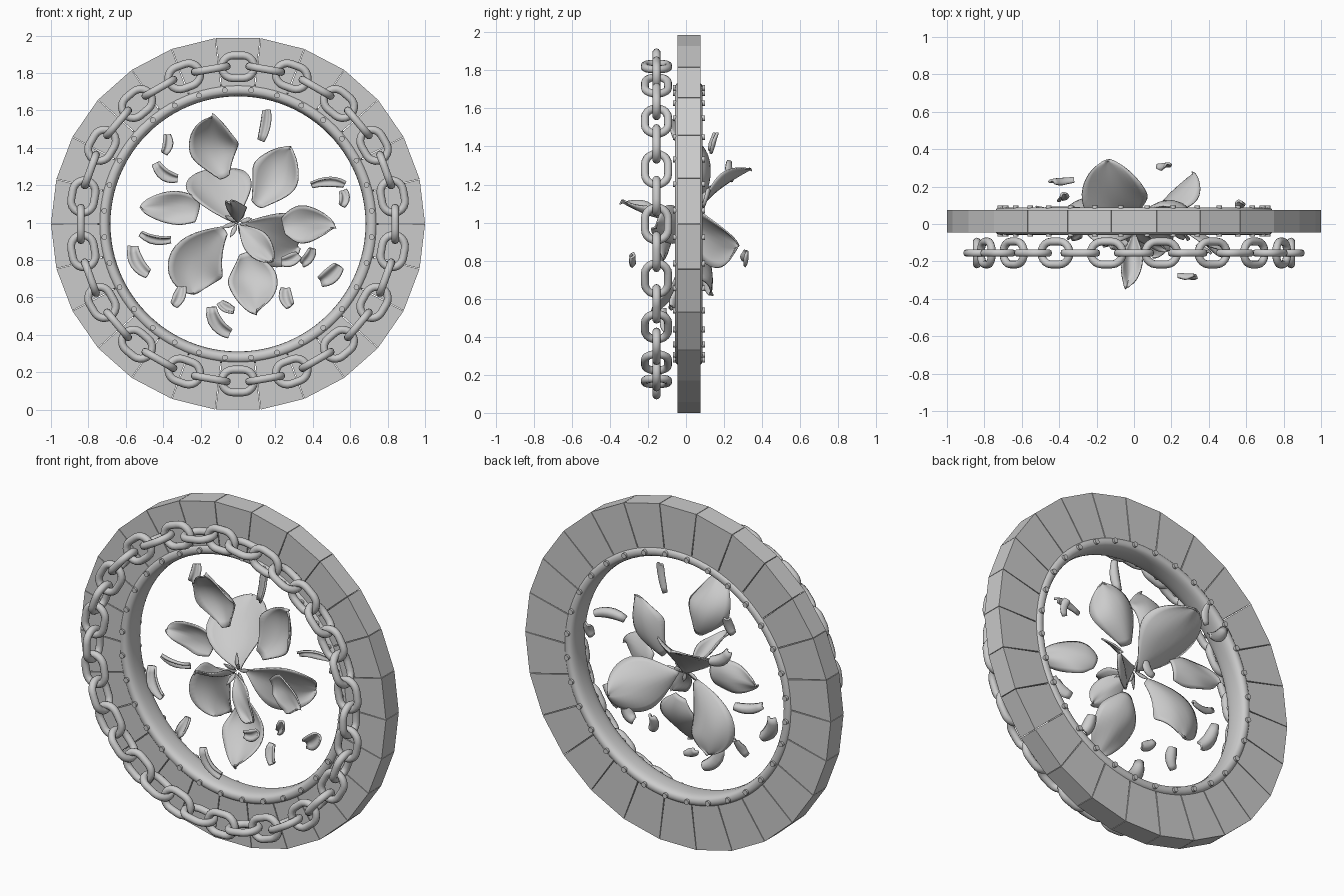
import bpy, bmesh, math, random
from mathutils import Vector, Matrix

if "Cube" in bpy.data.objects:
    bpy.data.objects.remove(bpy.data.objects["Cube"])

random.seed(4)
ZC = 0.993          # height of the wheel centre
TAU = 2 * math.pi


def make_object(name, bm, smooth=None):
    bmesh.ops.recalc_face_normals(bm, faces=bm.faces)
    me = bpy.data.meshes.new(name)
    bm.to_mesh(me)
    bm.free()
    ob = bpy.data.objects.new(name, me)
    bpy.context.collection.objects.link(ob)
    if smooth:
        bpy.ops.object.select_all(action='DESELECT')
        ob.select_set(True)
        bpy.context.view_layer.objects.active = ob
        bpy.ops.object.shade_smooth_by_angle(angle=math.radians(smooth))
    return ob


def polar(r, a, y):
    return Vector((r * math.cos(a), y, ZC + r * math.sin(a)))


def spow(c, e):
    return math.copysign(abs(c) ** e, c)


# Outer ring: 26 flat wedge blocks with narrow seams
bm = bmesh.new()
N = 26
for i in range(N):
    vs = []
    for y in (-0.045, 0.075):
        for r, k in ((0.725, 0), (1.0, 0), (1.0, 1), (0.725, 1)):
            gap = 0.0015 if r == 1.0 else 0.004
            a = (i + k) * TAU / N + (gap if k == 0 else -gap)
            vs.append(bm.verts.new(polar(r, a, y)))
    for f in ((0, 1, 2, 3), (7, 6, 5, 4), (0, 4, 5, 1), (1, 5, 6, 2), (2, 6, 7, 3), (3, 7, 4, 0)):
        bm.faces.new([vs[j] for j in f])
make_object("ring_blocks", bm)

# Inner rim: smooth rounded section turned around the centre
bm = bmesh.new()
SEG, SEC = 96, 24
rows = []
for i in range(SEG):
    a = i * TAU / SEG
    rows.append([bm.verts.new(polar(0.716 + 0.034 * spow(math.cos(b), 0.8), a,
                                    0.015 + 0.073 * spow(math.sin(b), 0.75)))
                 for b in (j * TAU / SEC for j in range(SEC))])
for i in range(SEG):
    for j in range(SEC):
        p, q = rows[i], rows[(i + 1) % SEG]
        k = (j + 1) % SEC
        bm.faces.new((p[j], q[j], q[k], p[k]))
make_object("inner_rim", bm, 70)

# Rivets: 32 pins through the rim
bm = bmesh.new()
for i in range(32):
    m = Matrix.Translation(polar(0.718, (i + 0.5) * TAU / 32, 0.016)) @ Matrix.Rotation(math.pi / 2, 4, 'X')
    bmesh.ops.create_cone(bm, cap_ends=True, segments=12, radius1=0.015, radius2=0.015, depth=0.168, matrix=m)
make_object("rim_rivets", bm, 40)

# Chain: one oval link, repeated with alternating quarter turns
cu = bpy.data.curves.new("link_path", 'CURVE')
cu.dimensions = '3D'
cu.bevel_depth = 0.021
cu.bevel_resolution = 3
sp = cu.splines.new('POLY')
pts = []
for s in (1, -1):
    for j in range(11):
        a = -math.pi / 2 + j * math.pi / 10
        pts.append((s * (0.026 + 0.061 * math.cos(a)), s * 0.061 * math.sin(a), 0, 1))
sp.points.add(len(pts) - 1)
for p, co in zip(sp.points, pts):
    p.co = co
sp.use_cyclic_u = True
tmp = bpy.data.objects.new("link_path", cu)
bpy.context.collection.objects.link(tmp)
bpy.context.view_layer.update()
link_mesh = bpy.data.meshes.new_from_object(tmp.evaluated_get(bpy.context.evaluated_depsgraph_get()))
bpy.data.objects.remove(tmp)
for p in link_mesh.polygons:
    p.use_smooth = True
for i in range(36):
    a = i * TAU / 36
    ob = bpy.data.objects.new(f"chain_link_{i + 1}", link_mesh)
    bpy.context.collection.objects.link(ob)
    turn = Matrix.Rotation(math.pi / 2 if i % 2 == 0 else 0, 4, 'X')
    ob.matrix_world = (Matrix.Translation((0.84 * math.sin(a), -0.155, ZC + 0.84 * math.cos(a)))
                       @ Matrix.Rotation(a, 4, 'Y') @ turn)


# Petal sheet: bent spine, obovate outline from s=a to s=b, cupped across its width
def petal(name, base, mid, tip, w, a=0.0, b=1.0, cup=0.35, face=(0, -1, 0), wave=0.02,
          thick=0.008, nu=20, nv=10, rnd=0.55):
    base, mid, tip, face = map(Vector, (base, mid, tip, face))
    ctrl = 2 * mid - (base + tip) / 2
    ph = random.uniform(0, TAU)
    bm = bmesh.new()
    grid = []
    for i in range(nu + 1):
        t = math.sin(i / nu * math.pi / 2)      # denser rows near the round tip
        pos = (1 - t) ** 2 * base + 2 * t * (1 - t) * ctrl + t * t * tip
        tan = ((1 - t) * (ctrl - base) + t * (tip - ctrl)).normalized()
        n = (face - tan * face.dot(tan)).normalized()
        side = tan.cross(n)
        s = a + (b - a) * t
        e = rnd if s > 0.587 else 0.85
        h = w * max(math.sin(math.pi * min(s, 1) ** 1.3), 0.0) ** e
        row = []
        for j in range(nv + 1):
            v = 2 * j / nv - 1
            lift = cup * h * v * v + wave * t * abs(v) * math.sin(7 * t + 2 * v + ph)
            row.append(bm.verts.new(pos + side * h * v + n * lift))
        grid.append(row)
    for i in range(nu):
        for j in range(nv):
            bm.faces.new((grid[i][j], grid[i][j + 1], grid[i + 1][j + 1], grid[i + 1][j]))
    bmesh.ops.remove_doubles(bm, verts=bm.verts, dist=0.0008)
    ob = make_object(name, bm, 50)
    mod = ob.modifiers.new("thickness", 'SOLIDIFY')
    mod.thickness = thick
    mod.offset = 0
    return ob


# Large petals
petal("petal_top", (-0.07, 0.0, 1.24), (-0.13, 0.02, 1.41), (-0.14, -0.11, 1.57), 0.13, a=0.1, cup=0.45)
petal("petal_upper_right", (0.10, 0.07, 1.09), (0.21, 0.12, 1.24), (0.28, 0.07, 1.40), 0.13, a=0.12, cup=0.5,
      face=(-0.3, -1, 0))
petal("petal_left", (-0.21, 0.07, 1.06), (-0.35, 0.09, 1.08), (-0.52, 0.08, 1.08), 0.088, a=0.3)
petal("petal_back_upper", (0, 0.02, 0.99), (-0.09, 0.13, 1.14), (-0.14, 0.34, 1.28), 0.175,
      face=(0, -0.6, 0.8), cup=0.25)
petal("petal_lower_left", (-0.07, 0.02, 0.96), (-0.21, 0.12, 0.80), (-0.24, 0.13, 0.62), 0.15, a=0.08)
petal("petal_bottom", (0.04, 0.0, 0.84), (0.08, -0.02, 0.68), (0.10, -0.17, 0.52), 0.13, a=0.12)
petal("petal_right", (0.24, -0.02, 0.98), (0.36, -0.05, 0.99), (0.51, -0.17, 0.97), 0.10, a=0.2)
petal("petal_back_right", (0.02, 0.03, 1.0), (0.18, 0.13, 0.93), (0.32, 0.27, 0.87), 0.15, face=(-0.5, -1, 0.2))
petal("petal_lower_inner", (0.0, -0.02, 0.99), (0.09, -0.08, 0.90), (0.18, -0.13, 0.79), 0.07)
petal("petal_front", (0, -0.03, 1.0), (-0.01, -0.19, 1.04), (-0.04, -0.34, 1.11), 0.055, face=(0, 0, 1), cup=0.8)

# Small splinters at the flower centre
for i in range(8):
    a = i * TAU / 8 + 0.3
    d = Vector((math.cos(a), random.uniform(-0.7, 0.5), math.sin(a)))
    c = Vector((0, 0, 1.0))
    petal(f"centre_splinter_{i + 1}", c + d * 0.01, c + d * 0.04, c + d * random.uniform(0.07, 0.1),
          0.012, wave=0, thick=0.005, nu=6, nv=2, rnd=1)

# Loose chips: centre x, y, z, length, half width, direction in degrees, bend
chips = [
    (0.14, 0.03, 1.52, 0.17, 0.025, 80, 0.01), (-0.39, 0.15, 1.42, 0.10, 0.025, 80, 0.01),
    (-0.38, 0.24, 1.28, 0.14, 0.03, -35, 0.02), (-0.44, 0.05, 0.93, 0.16, 0.025, -12, 0.015),
    (-0.52, 0.0, 0.80, 0.17, 0.035, -60, 0.025), (-0.32, -0.05, 0.605, 0.11, 0.03, 65, 0.01),
    (-0.09, -0.1, 0.48, 0.17, 0.035, -55, 0.025), (-0.06, 0.05, 0.55, 0.09, 0.025, -30, 0.01),
    (0.27, -0.05, 0.60, 0.10, 0.032, -75, 0.01), (0.49, 0.0, 0.73, 0.13, 0.04, 40, 0.01),
    (0.37, -0.13, 0.82, 0.10, 0.025, 60, 0.01), (0.48, 0.03, 1.205, 0.18, 0.025, 0, -0.02),
    (0.555, 0.11, 1.13, 0.08, 0.025, 85, 0.01), (0.15, 0.32, 0.82, 0.08, 0.03, 50, 0.01),
    (0.28, -0.27, 0.81, 0.10, 0.03, 20, 0.01),
]
for i, (x, y, z, ln, w, deg, bend) in enumerate(chips):
    a = math.radians(deg)
    d = Vector((math.cos(a), random.uniform(-0.4, 0.4), math.sin(a))) * ln / 2
    c = Vector((x, y, z))
    off = Vector((math.sin(a), 0, -math.cos(a))) * bend
    petal(f"loose_chip_{i + 1}", c - d, c + off, c + d, w, a=0.3, b=0.88, cup=0.8,
          face=(random.uniform(-0.5, 0.5), -1, random.uniform(-0.5, 0.5)), wave=0.004,
          thick=0.012, nu=8, nv=6)
